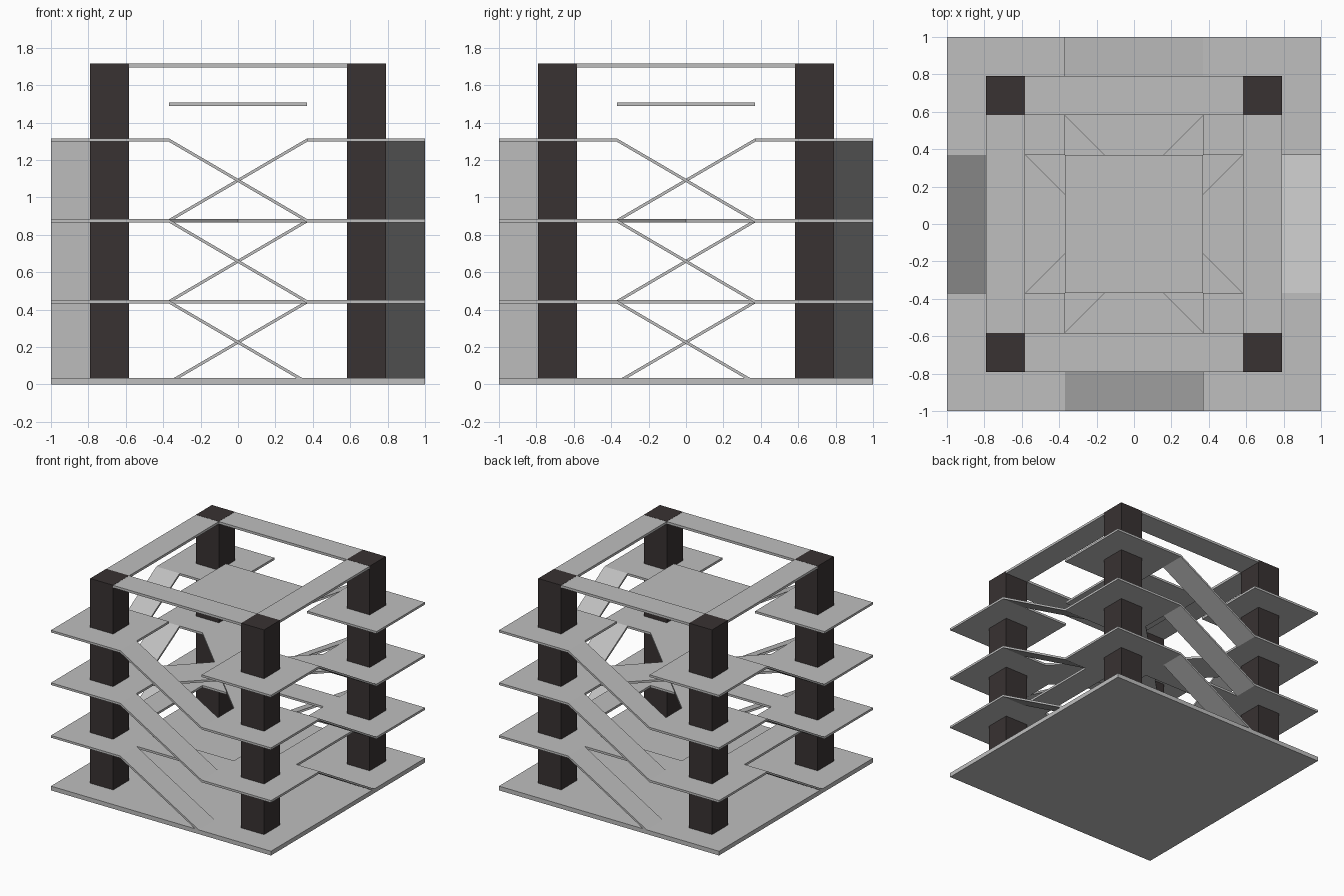
import bpy, math
from mathutils import Matrix, Vector

if "Cube" in bpy.data.objects:
    bpy.data.objects.remove(bpy.data.objects["Cube"])


def material(name, rgb):
    m = bpy.data.materials.new(name)
    m.diffuse_color = (*rgb, 1)
    m.use_nodes = True
    m.node_tree.nodes["Principled BSDF"].inputs["Base Color"].default_value = m.diffuse_color
    return m


CONCRETE = material("light grey concrete", (0.52, 0.52, 0.52))
DARK = material("dark brown column", (0.040, 0.032, 0.032))

# Plan distances from the centre and floor-top heights
EDGE, OUT, INN, GAP = 1.0, 0.79, 0.582, 0.37
LEVELS = [0.019, 0.451, 0.884, 1.316]
THICK, TOP = 0.018, 1.717
DIAG = (INN - GAP) / math.sqrt(2)
BOX_FACES = [(0, 3, 2, 1), (4, 5, 6, 7), (0, 1, 5, 4),
             (1, 2, 6, 5), (2, 3, 7, 6), (3, 0, 4, 7)]


def slab(name, outline, thickness, mat, turn=0.0):
    """Four top corners, extruded straight down, turned about the z axis."""
    low = [(x, y, z - thickness) for x, y, z in outline]
    rot = Matrix.Rotation(turn, 3, 'Z')
    mesh = bpy.data.meshes.new(name)
    mesh.from_pydata([rot @ Vector(p) for p in low + list(outline)], [], BOX_FACES)
    mesh.materials.append(mat)
    obj = bpy.data.objects.new(name, mesh)
    bpy.context.collection.objects.link(obj)
    return obj


def plate(name, x0, x1, y0, y1, top, thickness, mat=CONCRETE, turn=0.0):
    corners = [(x0, y0, top), (x1, y0, top), (x1, y1, top), (x0, y1, top)]
    return slab(name, corners, thickness, mat, turn)


# Base slab and floating centre plate
plate("base", -EDGE, EDGE, -EDGE, EDGE, 0.035, 0.035)
plate("centre_plate", -GAP, GAP, -GAP, GAP, 1.508, THICK)

# Everything else repeats around the four sides
for i in range(4):
    turn = i * math.pi / 2
    plate(f"column_{i}", -OUT, -INN, -OUT, -INN, TOP, TOP - 0.01, DARK, turn)
    plate(f"top_beam_{i}", -INN, INN, -OUT, -INN, TOP - 0.001, THICK + 0.002, turn=turn)

    # Corner floors
    for n, z in enumerate(LEVELS[1:], 1):
        plate(f"corner_floor_{n}_{i}", -EDGE, -GAP, -EDGE, -GAP, z, THICK, turn=turn)

    # Ramps, rising to the left on the front
    for n, (lo, hi) in enumerate(zip(LEVELS, LEVELS[1:])):
        slab(f"ramp_{n}_{i}", [(-GAP, -EDGE, hi), (GAP, -EDGE, lo),
                               (GAP, -OUT, lo), (-GAP, -OUT, hi)], THICK, CONCRETE, turn)

    # First floor: straight walkways between the columns
    plate(f"ring_walkway_{i}", -GAP, GAP, -OUT, -INN, LEVELS[1], THICK, turn=turn)

    # Second floor: arms of the diagonal crossing
    reach = (INN + GAP) / math.sqrt(2)
    plate(f"diagonal_walkway_{i}", DIAG, reach, -DIAG, DIAG, LEVELS[2], THICK,
          turn=turn + math.pi / 4)

# Middle of the diagonal crossing
plate("crossing_centre", -DIAG, DIAG, -DIAG, DIAG, LEVELS[2], THICK, turn=math.pi / 4)
